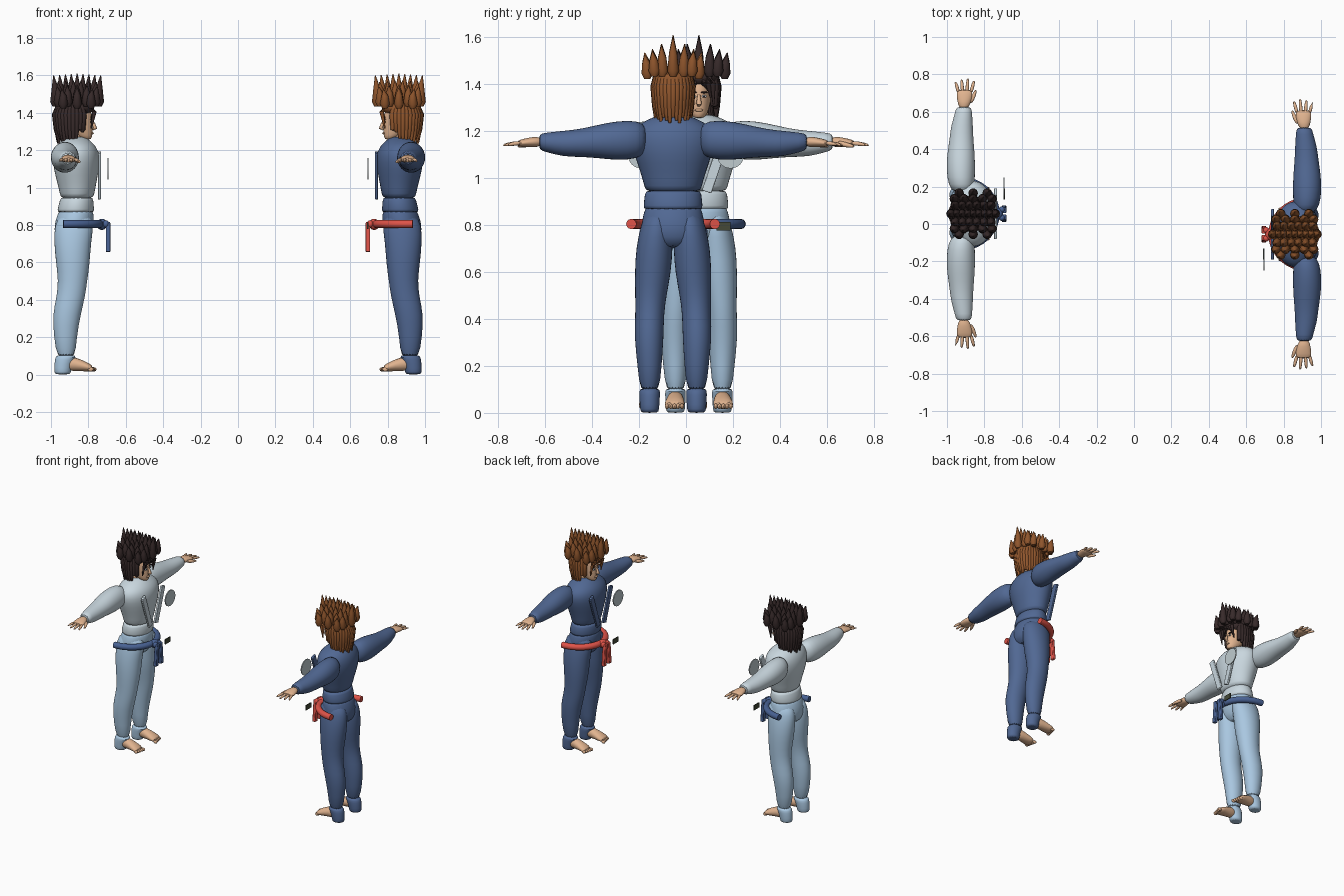
import bpy, bmesh, math
from mathutils import Matrix, Vector

old = bpy.data.objects.get("Cube")
if old:
    bpy.data.objects.remove(old, do_unlink=True)


def material(name, r, g, b):
    col = [(c / 255) ** 2.2 for c in (r, g, b)] + [1]
    m = bpy.data.materials.new(name)
    m.use_nodes = True
    m.diffuse_color = col
    m.node_tree.nodes["Principled BSDF"].inputs["Base Color"].default_value = col
    return m


pale_cloth = material("pale grey cloth", 200, 214, 222)
sky_cloth = material("sky blue cloth", 168, 198, 224)
navy_cloth = material("navy cloth", 82, 104, 146)
skin = material("skin", 224, 178, 142)
black_hair = material("black hair", 58, 46, 46)
brown_hair = material("brown hair", 142, 86, 48)
blue_belt = material("blue belt", 74, 98, 146)
red_belt = material("red belt", 222, 84, 74)
silver = material("silver badge", 190, 202, 206)
olive = material("dark olive patch", 70, 74, 58)


def finish(bm, name, mat, sub=0, bevel=0):
    """Turn a bmesh into a placed, smooth shaded object."""
    bmesh.ops.recalc_face_normals(bm, faces=bm.faces)
    bm.transform(place)
    me = bpy.data.meshes.new(name)
    bm.to_mesh(me)
    bm.free()
    me.materials.append(mat)
    ob = bpy.data.objects.new(who + "_" + name, me)
    bpy.context.collection.objects.link(ob)
    if bevel:
        mod = ob.modifiers.new("bevel", "BEVEL")
        mod.width, mod.segments = bevel, 2
    if sub:
        ob.modifiers.new("smooth", "SUBSURF").levels = sub
        ob.modifiers["smooth"].render_levels = sub
    bpy.context.view_layer.objects.active = ob
    bpy.ops.object.select_all(action="DESELECT")
    ob.select_set(True)
    bpy.ops.object.shade_smooth_by_angle(angle=math.radians(50))


def skin_rings(bm, rings):
    loops = [[bm.verts.new(p) for p in ring] for ring in rings]
    for a, b in zip(loops, loops[1:]):
        for i in range(len(a)):
            j = (i + 1) % len(a)
            bm.faces.new((a[i], a[j], b[j], b[i]))
    bm.faces.new(loops[0])
    bm.faces.new(loops[-1])


def loft(bm, rows, axis="z", side=1, seg=16):
    """Rows: position on the axis, extent low, extent high, centre, half depth."""
    rings = []
    for t, lo, hi, c, r in rows:
        ring = []
        for i in range(seg):
            a = math.tau * i / seg
            u = (lo + hi) / 2 + (hi - lo) / 2 * math.cos(a)
            v = c + r * math.sin(a)
            x, y, z = {"z": (u, v, t), "y": (u, t, v), "x": (t, u, v)}[axis]
            ring.append((x, y * side, z))
        rings.append(ring)
    skin_rings(bm, rings)


def tube(bm, points, radii, seg=8):
    pts = [Vector(p) for p in points]
    rings = []
    for k, p in enumerate(pts):
        d = (pts[min(k + 1, len(pts) - 1)] - pts[max(k - 1, 0)]).normalized()
        u = d.orthogonal().normalized() if abs(d.z) < .9 else d.cross(Vector((0, 1, 0))).normalized()
        if abs(d.z) < .3:
            u = Vector((0, 0, 1))
        v = d.cross(u).normalized()
        rings.append([p + radii[k] * (u * math.cos(math.tau * i / seg) + v * math.sin(math.tau * i / seg))
                      for i in range(seg)])
    skin_rings(bm, rings)


def ball(bm, loc, size, seg=16):
    bmesh.ops.create_uvsphere(bm, u_segments=seg, v_segments=seg // 2 + 2, radius=1,
                              matrix=Matrix.Translation(loc) @ Matrix.Diagonal((*size, 1)))


def box(bm, loc, size, tilt=0):
    bmesh.ops.create_cube(bm, size=1, matrix=Matrix.Translation(loc)
                          @ Matrix.Rotation(tilt, 4, "X") @ Matrix.Diagonal((*size, 1)))


TORSO = [(.94, -.948, -.775, 0, .119), (.96, -.952, -.768, 0, .122), (1.03, -.968, -.755, 0, .142),
         (1.1, -.988, -.742, 0, .168), (1.17, -.99, -.738, 0, .185), (1.22, -.975, -.755, 0, .165),
         (1.25, -.95, -.79, 0, .11), (1.275, -.925, -.82, 0, .05)]
HEM = [(.865, -.968, -.768, 0, .128), (.875, -.968, -.768, 0, .128), (.94, -.952, -.772, 0, .122),
       (.95, -.945, -.78, 0, .115)]
HIPS = [(.7, -.96, -.81, 0, .09), (.75, -.98, -.785, 0, .138), (.8, -.985, -.768, 0, .138),
        (.86, -.965, -.77, 0, .125), (.89, -.95, -.78, 0, .115)]
ARM = [(.11, -.96, -.87, 1.165, .055), (.15, -.995, -.85, 1.165, .084), (.24, -1.005, -.848, 1.16, .086),
       (.32, -1.0, -.85, 1.157, .072), (.4, -.987, -.858, 1.15, .06), (.47, -.98, -.86, 1.147, .056),
       (.54, -.957, -.865, 1.153, .042), (.575, -.952, -.868, 1.155, .035)]
LEG = [(.86, -.95, -.785, .065, .05), (.8, -.985, -.768, .07, .07), (.7, -.985, -.785, .08, .08),
       (.6, -.975, -.79, .086, .079), (.5, -.962, -.805, .095, .068), (.42, -.97, -.815, .1, .062),
       (.32, -.994, -.84, .103, .064), (.2, -.985, -.862, .1, .052), (.08, -.968, -.868, .1, .042)]
CUFF = [(0, -.975, -.9, .1, .036), (.01, -.985, -.892, .1, .041), (.06, -.982, -.885, .1, .044),
        (.095, -.978, -.862, .1, .046), (.105, -.965, -.875, .1, .038)]
FOOT = [(-.94, .07, .13, .06, .04), (-.87, .064, .137, .057, .038), (-.81, .06, .146, .042, .026),
        (-.775, .06, .15, .032, .016)]
PALM = [(.56, -.935, -.885, 1.155, .022), (.6, -.945, -.87, 1.155, .022), (.64, -.95, -.862, 1.15, .018),
        (.665, -.947, -.865, 1.148, .012)]
HEAD = [(1.255, -.83, -.785, 0, .022), (1.275, -.87, -.778, 0, .037), (1.32, -.93, -.776, 0, .051),
        (1.37, -.95, -.775, 0, .056), (1.42, -.945, -.785, 0, .056), (1.455, -.91, -.82, 0, .035)]


def body(shirt, trousers):
    for name, rows, mat in (("jacket", TORSO, shirt), ("jacket_hem", HEM, shirt), ("hips", HIPS, trousers)):
        bm = bmesh.new()
        loft(bm, rows, seg=20)
        finish(bm, name, mat, 1)
    for label, s in (("left", 1), ("right", -1)):
        for name, rows, axis, mat in (("sleeve", ARM, "y", shirt), ("leg", LEG, "z", trousers),
                                      ("ankle_cuff", CUFF, "z", trousers)):
            bm = bmesh.new()
            loft(bm, rows, axis, s)
            finish(bm, label + "_" + name, mat, 1)
        # foot with toes
        bm = bmesh.new()
        loft(bm, FOOT, "x", s)
        for i in range(5):
            ball(bm, (-.772 - .004 * i, s * (.072 + .016 * i), .028), (.018, .01, .012), 8)
        finish(bm, label + "_foot", skin, 1)
        # hand with four fingers and a thumb
        bm = bmesh.new()
        loft(bm, PALM, "y", s)
        for i in range(4):
            x, reach = -.938 + .022 * i, (.705, .72, .727, .712)[i]
            fan = (i - 1.5) * .012
            tube(bm, [(x, s * .645, 1.15), (x + fan * .6, s * .69, 1.147), (x + fan, s * reach, 1.14)],
                 (.011, .01, .006))
        tube(bm, [(-.88, s * .59, 1.15), (-.855, s * .63, 1.142), (-.845, s * .665, 1.135)], (.015, .012, .006))
        finish(bm, label + "_hand", skin, 1)


def head(hair):
    bm = bmesh.new()
    loft(bm, HEAD)
    tube(bm, [(-.88, 0, 1.22), (-.87, 0, 1.32)], (.046, .044), 16)
    finish(bm, "head_and_neck", skin, 1)
    # nose, lips and ears
    bm = bmesh.new()
    tube(bm, [(-.778, 0, 1.355), (-.77, 0, 1.335), (-.764, 0, 1.318), (-.778, 0, 1.312)], (.006, .009, .012, .008))
    ball(bm, (-.779, 0, 1.29), (.008, .018, .006))
    for s in (1, -1):
        ball(bm, (-.87, s * .056, 1.34), (.016, .008, .026))
    finish(bm, "nose_lips_ears", skin)
    for name, mat, z, size in (("eyes", pale_cloth, 1.349, (.005, .011, .006)),
                               ("pupils", black_hair, 1.349, (.008, .005, .005)),
                               ("eyebrows", hair, 1.366, (.008, .016, .004))):
        bm = bmesh.new()
        for s in (1, -1):
            ball(bm, (-.783, s * .022, z), size, 10)
        finish(bm, name, mat)
    # hair cap
    bm = bmesh.new()
    ball(bm, (-.875, 0, 1.425), (.105, .085, .045), 20)
    ball(bm, (-.895, 0, 1.37), (.075, .07, .08))
    finish(bm, "hair_cap", hair)
    # hanging strands round the back and sides, shorter to the front
    bm = bmesh.new()
    for i in range(23):
        a = math.radians(-121 + 11 * i)
        c, n = math.cos(a), math.sin(a)
        low = 1.235 + .012 * (i % 3) + (.06 if c < -.25 else 0)
        path = [(-.878 - .08 * c, .07 * n, 1.44), (-.878 - .1 * c, .08 * n, 1.39),
                (-.878 - .092 * c, .075 * n, 1.31), (-.878 - .085 * c, .074 * n, low)]
        tube(bm, path, (.014, .017, .015, .006))
    for s in (1, -1):
        for k in range(3):
            tube(bm, [(-.79, s * (.01 + .018 * k), 1.44), (-.768, s * (.02 + .02 * k), 1.405),
                      (-.785, s * (.038 + .012 * k), 1.375 - .03 * k)], (.013, .012, .004))
    finish(bm, "hair_strands", hair)
    # crown of cone spikes: row offset, count, half length, tip height
    bm = bmesh.new()
    for off, count, half, tip in ((0, 9, .118, 1.6), (.045, 6, .095, 1.565), (.08, 5, .1, 1.54), (.11, 3, .075, 1.525)):
        for s in ((1, -1) if off else (1,)):
            for i in range(count):
                f = 2 * i / (count - 1) - 1
                x, y = -.86 + half * f, s * off
                top = tip + .01 * (1 - abs(f))
                base = 1.445 - .01 * (off > .1)
                tube(bm, [(x, y, base - .012), (x, y, base + .012), (x, y * 1.04, (base + top) / 2 + .01),
                          (x + .008 * f, y * 1.1, top)], (.014, .026, .018, .002), 10)
    finish(bm, "hair_spikes", hair)


def trimmings(cloth, belt):
    # half ring belt with knot and hanging ends
    bm = bmesh.new()
    arc = [math.radians(-90 + 9 * i) for i in range(21)]
    tube(bm, [(-.935 + .195 * math.cos(a), .178 * math.sin(a), .805) for a in arc], [.022] * len(arc), 12)
    finish(bm, "belt", belt)
    bm = bmesh.new()
    ball(bm, (-.728, 0, .803), (.028, .034, .03))
    finish(bm, "belt_knot", belt)
    bm = bmesh.new()
    for s in (1, -1):
        box(bm, (-.695, s * .024, .735), (.024, .03, .16), s * .08)
        ball(bm, (-.706, s * .022, .805), (.018, .018, .02), 10)
    finish(bm, "belt_ends", belt, bevel=.006)
    # crossed-jacket lapels
    bm = bmesh.new()
    for s in (1, -1):
        box(bm, (-.741, s * .075, 1.065), (.016, .042, .26), -s * .33)
    finish(bm, "lapels", cloth, bevel=.004)
    # chest badge and belt patch
    bm = bmesh.new()
    bmesh.ops.create_cone(bm, cap_ends=True, segments=32, radius1=.058, radius2=.058, depth=.007,
                          matrix=Matrix.Translation((-.695, .135, 1.1)) @ Matrix.Rotation(math.pi / 2, 4, "Y"))
    finish(bm, "chest_badge", silver)
    bm = bmesh.new()
    box(bm, (-.693, .105, .795), (.007, .06, .036))
    finish(bm, "belt_patch", olive)


# two fighters facing each other
offset = Matrix.Translation((0, .055, 0))
for who, turn, shirt, trousers, hair, belt in (
        ("pale_fighter", 0, pale_cloth, sky_cloth, black_hair, blue_belt),
        ("navy_fighter", math.pi, navy_cloth, navy_cloth, brown_hair, red_belt)):
    place = Matrix.Rotation(turn, 4, "Z") @ offset
    body(shirt, trousers)
    head(hair)
    trimmings(shirt, belt)
